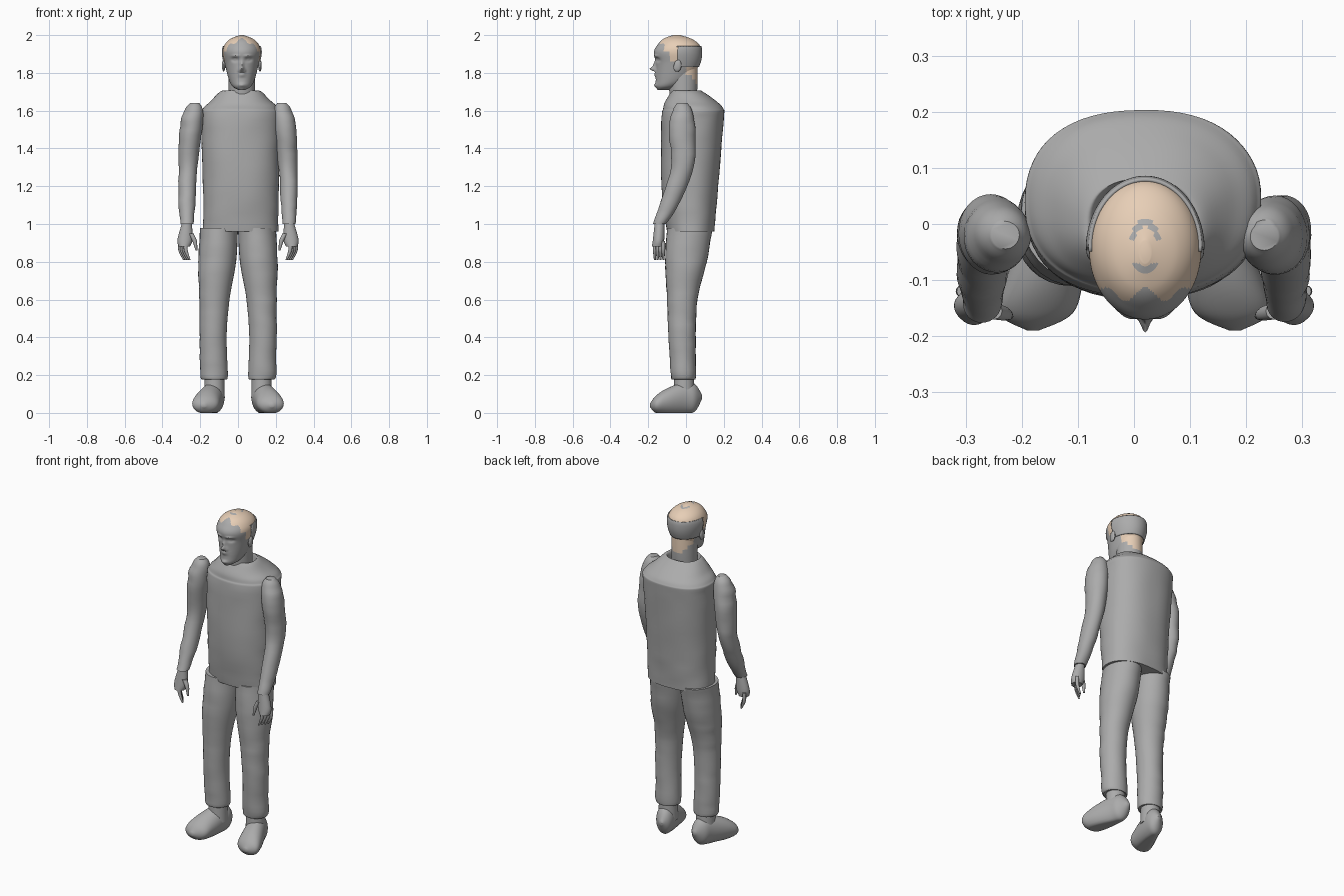
import bpy, bmesh, math
from mathutils import Vector, noise

default = bpy.data.objects.get("Cube")
if default:
    bpy.data.objects.remove(default, do_unlink=True)


def material(name, *colour):
    mat = bpy.data.materials.new(name)
    mat.use_nodes = True
    mat.diffuse_color = (*colour, 1)
    mat.node_tree.nodes["Principled BSDF"].inputs["Base Color"].default_value = (*colour, 1)
    return mat


GREY = material("plain grey", .41, .41, .41)
TAN = material("pale tan", .8, .62, .47)


def smooth_rings(rings, steps):
    """Catmull-Rom interpolation between rings of equal length."""
    out = []
    last = len(rings) - 1
    for i in range(last):
        before, start, end, after = (rings[max(0, min(last, i + k))] for k in (-1, 0, 1, 2))
        for s in range(steps):
            t = s / steps
            out.append([b + t / 2 * (c - a + t * (2*a - 5*b + 4*c - d + t * (3*(b - c) + d - a)))
                        for a, b, c, d in zip(before, start, end, after)])
    return out + [rings[-1]]


def signed_power(value, exponent):
    return math.copysign(abs(value) ** exponent, value)


def loft(name, rings, lengthwise=False, segs=32, steps=6, squareness=1, shape=None, rule=None, keep=None):
    """Skin oval rings (x, y, z, half width, half depth); lengthwise rings face along y."""
    bm = bmesh.new()
    loops = []
    rings = [r if len(r) > 4 else (*r, r[-1]) for r in rings]
    for x, y, z, width, depth in smooth_rings(rings, steps):
        loop = []
        for k in range(segs):
            angle = math.tau * k / segs
            u = width * signed_power(math.cos(angle), squareness)
            v = depth * signed_power(math.sin(angle), squareness)
            co = Vector((x + u, y, z + v) if lengthwise else (x + u, y + v, z))
            loop.append(bm.verts.new(shape(co) if shape else co))
        loops.append(loop)
    for low, high in zip(loops, loops[1:]):
        for k in range(segs):
            n = (k + 1) % segs
            bm.faces.new((low[k], low[n], high[n], high[k]))
    bm.faces.new(loops[0][::-1])
    bm.faces.new(loops[-1])
    bmesh.ops.recalc_face_normals(bm, faces=bm.faces)
    if keep:
        unwanted = [f for f in bm.faces if not keep(f.calc_center_median())]
        bmesh.ops.delete(bm, geom=unwanted, context="FACES")
    if rule:
        for f in bm.faces:
            f.material_index = int(rule(f.calc_center_median()))
    mesh = bpy.data.meshes.new(name)
    bm.to_mesh(mesh)
    bm.free()
    obj = bpy.data.objects.new(name, mesh)
    bpy.context.collection.objects.link(obj)
    mesh.materials.append(GREY)
    mesh.materials.append(TAN)
    bpy.ops.object.select_all(action="DESELECT")
    obj.select_set(True)
    bpy.context.view_layer.objects.active = obj
    bpy.ops.object.shade_smooth_by_angle(angle=math.radians(50))
    return obj


def span(rows, centre, grow=0):
    """Turn (height, front, back, half width) rows into rings."""
    return [(centre, (front + back) / 2, height, width + grow, (back - front) / 2 + grow)
            for height, front, back, width in rows]


def cloth(co):
    """Soft, mostly horizontal creases."""
    crease = noise.noise(Vector((co.x * 7, co.y * 7, co.z * 20)))
    return co + Vector((co.x / 50, math.copysign(.004, co.y), 0)) * crease


# Sweater body with a folded-in collar
loft("sweater_body", span([
    (.96, -.1, .15, .2), (1.2, -.13, .17, .2), (1.55, -.13, .2, .21), (1.61, -.12, .2, .2),
    (1.65, -.11, .16, .16), (1.7, -.08, .09, .11), (1.7, -.08, .08, .09), (1.66, -.07, .07, .08)],
    centre=.015), segs=64, squareness=.87, shape=cloth)

# Neck, with hair tapering down the nape
HEAD_X = .02


def nape(c):
    return c.z > 1.74 and c.y > 0 and abs(c.x - HEAD_X) < .02 + (c.z - 1.74)


loft("neck", span([(1.6, -.08, .05, .07), (1.72, -.09, .06, .07), (1.84, -.1, .06, .07)], HEAD_X),
     segs=64, rule=nape)

# Head: skull rings, carved by soft bumps
SKULL = [(1.71, -.15, -.09, .02), (1.73, -.16, -.03, .05), (1.77, -.16, .03, .07),
         (1.85, -.16, .07, .09), (1.91, -.17, .08, .1), (1.95, -.15, .07, .09),
         (1.98, -.12, .03, .06), (2, -.07, -.03, .01)]
# Each feature: side offset, height, spread across, spread up, push along y
FEATURES = {
    "nose tip": (0, 1.82, .012, .01, -.03),
    "nose bridge": (0, 1.84, .01, .02, -.014),
    "nostril": (.015, 1.81, .007, .007, -.01),
    "eye socket": (.036, 1.87, .017, .01, .014),
    "eyeball": (.036, 1.87, .01, .005, -.008),
    "brow": (.034, 1.89, .02, .006, -.007),
    "lips": (0, 1.79, .02, .01, -.01),
    "mouth line": (0, 1.79, .03, .002, .007),
    "chin": (0, 1.735, .02, .01, -.008),
}


def face(co):
    push = 0
    for offset, height, wide, tall, amount in FEATURES.values():
        across = (abs(co.x - HEAD_X) - offset) / wide
        push += amount * math.exp(-across ** 2 - ((co.z - height) / tall) ** 2)
    fade = max(0, min(1, (-.07 - co.y) / .03))
    return co + Vector((0, push * fade, 0))


def hair(c):
    x = c.x - HEAD_X
    crown = math.hypot(x / .028, (c.y + .04) / .05)
    bare_crescent = .7 < crown < 1 and abs(c.y + .05) > .02
    if c.z > 1.96 and bare_crescent:
        return False
    top = c.z > 1.915 and c.y > -.125 + math.cos(x * 90) / 80
    sideburn = c.z > 1.86 and c.y > -.085
    return top or sideburn or (c.z > 1.75 and c.y > 0)


def back_band(c):
    return c.y > -.045 and 1.83 < c.z < 1.94


loft("head", span(SKULL, HEAD_X), segs=128, steps=12, shape=face, rule=hair)
band = loft("back_hair_band", span(SKULL, HEAD_X, grow=.006), segs=96, steps=12, keep=back_band)
band.modifiers.new("thickness", "SOLIDIFY").thickness = .008

for name, side in (("left", 1), ("right", -1)):
    def limb(part, rings, **options):
        return loft(f"{name}_{part}", [(side * x, *rest) for x, *rest in rings], **options)

    # Ear, set against the side of the off-centre head
    ear_x = HEAD_X + side * .096
    loft(name + "_ear", [(ear_x, -.025, 1.84, .003, .01), (ear_x, -.035, 1.84, .009, .03),
                         (ear_x, -.055, 1.835, .008, .027), (ear_x, -.065, 1.83, .002, .01)],
         lengthwise=True, segs=20)

    # Sleeve, elbow slightly bent
    limb("sleeve", [(.23, -.02, 1.64, .025), (.235, -.02, 1.6, .05), (.25, -.02, 1.5, .06, .07),
                    (.265, -.02, 1.3, .05, .06), (.27, -.09, 1.1, .043, .05),
                    (.27, -.14, 1, .035)], shape=cloth)

    # Hand: palm, four curled fingers and thumb
    limb("palm", [(.27, -.14, 1.01, .025), (.28, -.145, .92, .04, .03), (.285, -.15, .88, .03)])
    for i in range(4):
        x, y = .306 - i * .01, -.12 - i * .015
        limb(f"finger_{i + 1}", [(x, y, .91, .01), (x, y, .86, .01), (x - .02, y, .81, .005)], segs=12)
    limb("thumb", [(.25, -.155, .95, .015), (.23, -.16, .91, .012), (.22, -.165, .86, .005)], segs=12)

    # Trouser leg
    limb("trouser_leg", [(.1, .02, .98, .1, .12), (.11, 0, .8, .1, .11), (.125, -.02, .6, .08),
                         (.132, -.02, .4, .072), (.127, -.013, .2, .073, .066), (.125, -.013, .18, .06)],
         shape=cloth)

    # Shoe: toe turned outwards, sole flat on the ground
    limb("shoe_ankle", [(.125, -.01, .2, .052), (.125, -.01, .08, .055)])
    limb("shoe", [(.11, .085, .085, .01), (.12, .05, .08, .045, .07), (.13, 0, .08, .057, .085),
                  (.16, -.1, .06, .07), (.175, -.16, .045, .065, .045), (.18, -.19, .04, .01)],
         lengthwise=True, shape=lambda co: Vector((co.x, co.y, max(co.z, 0))))
